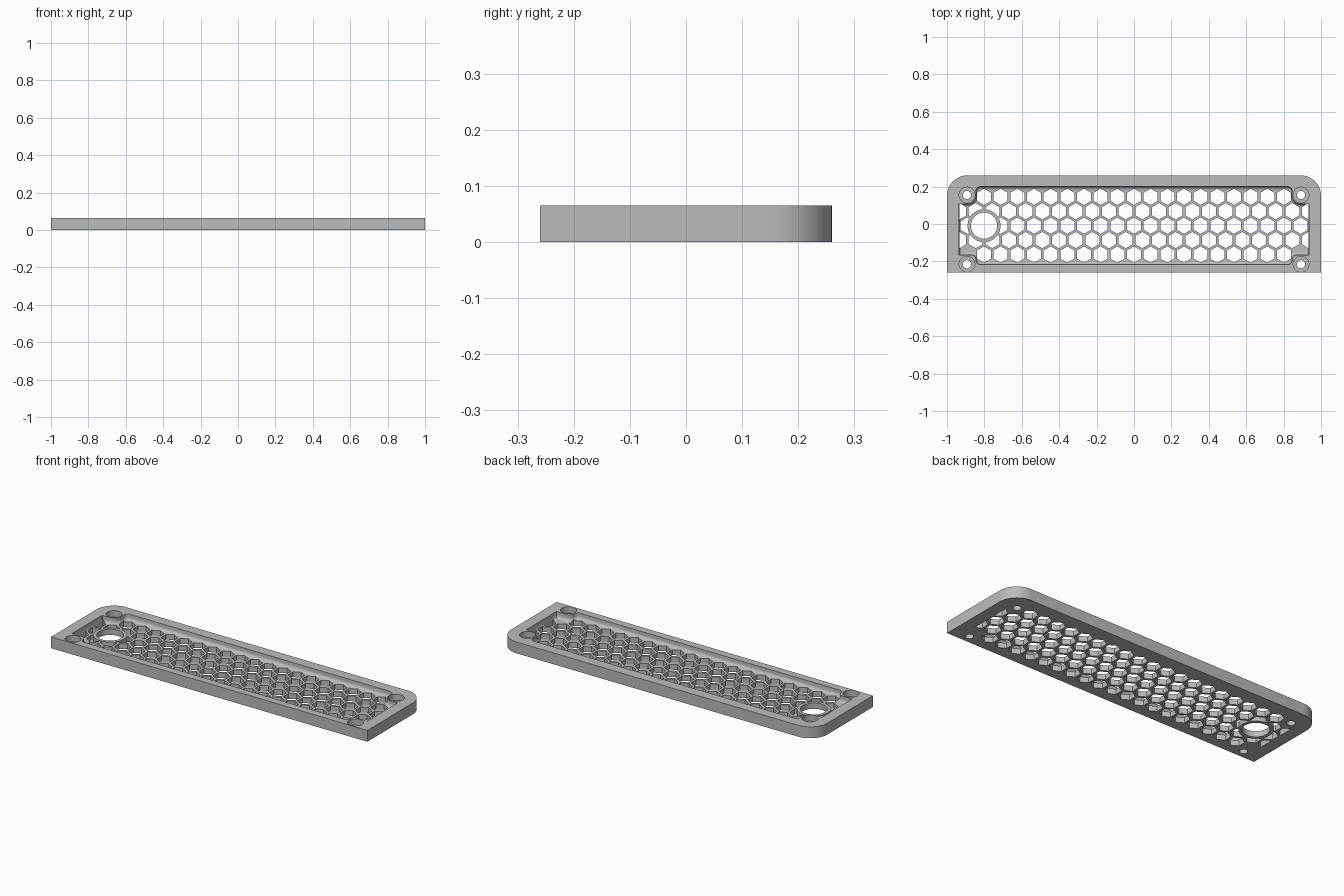
import bpy, bmesh, math
from mathutils import Vector

if "Cube" in bpy.data.objects:
    bpy.data.objects.remove(bpy.data.objects["Cube"], do_unlink=True)

HEIGHT, FLOOR = 0.065, 0.03
PITCH = 0.0891                  # spacing of the honeycomb
ROW = PITCH * math.sqrt(3) / 2
MID_Y = -0.009                  # centre line of the honeycomb
HEX_R = 0.0436
WALL_X = 0.935
SCREWS = [(sx * 0.893, y) for sx in (-1, 1) for y in (0.155, -0.215)]
PORT = (-9 * PITCH, MID_Y)

grey = bpy.data.materials.new("plain grey")
grey.use_nodes = True
grey.diffuse_color = (0.5, 0.5, 0.5, 1)
grey.node_tree.nodes["Principled BSDF"].inputs["Base Color"].default_value = (0.5, 0.5, 0.5, 1)


def rounded(corners, steps=10):
    """Outline from right-angled corners (x, y, radius)."""
    pts = []
    for i, (x, y, r) in enumerate(corners):
        p = Vector((x, y))
        if r == 0:
            pts.append(p)
            continue
        u = (Vector(corners[i - 1][:2]) - p).normalized()
        v = (Vector(corners[(i + 1) % len(corners)][:2]) - p).normalized()
        c = p + r * (u + v)
        for k in range(steps + 1):
            a = math.pi / 2 * k / steps
            pts.append(c - r * (v * math.cos(a) + u * math.sin(a)))
    return pts


def circle(centre, r, n=48, start=0.0):
    return [Vector((centre[0] + r * math.cos(start + math.tau * k / n),
                    centre[1] + r * math.sin(start + math.tau * k / n))) for k in range(n)]


def prisms(name, outlines, z0, z1, fillet=0.0):
    """Extrude outlines from z0 to z1, optionally rounding the lower rim."""
    bm = bmesh.new()
    for pts in outlines:
        base = bm.faces.new([bm.verts.new((p.x, p.y, z0)) for p in pts])
        rim = list(base.edges)
        top = bmesh.ops.extrude_face_region(bm, geom=[base], use_keep_orig=True)
        bmesh.ops.translate(bm, vec=(0, 0, z1 - z0),
                            verts=[g for g in top["geom"] if isinstance(g, bmesh.types.BMVert)])
        if fillet:
            bmesh.ops.recalc_face_normals(bm, faces=bm.faces)
            bmesh.ops.bevel(bm, geom=rim, offset=fillet, offset_type='OFFSET',
                            segments=5, profile=0.5, affect='EDGES', clamp_overlap=False)
    bmesh.ops.recalc_face_normals(bm, faces=bm.faces)
    mesh = bpy.data.meshes.new(name)
    bm.to_mesh(mesh)
    bm.free()
    mesh.materials.append(grey)
    ob = bpy.data.objects.new(name, mesh)
    bpy.context.collection.objects.link(ob)
    return ob


def cut(ob, cutter):
    mod = ob.modifiers.new("cut", 'BOOLEAN')
    mod.operation, mod.solver, mod.object = 'DIFFERENCE', 'EXACT', cutter
    bpy.context.view_layer.objects.active = ob
    bpy.ops.object.modifier_apply(modifier=mod.name)
    bpy.data.objects.remove(cutter, do_unlink=True)


def smooth(ob):
    bpy.ops.object.select_all(action='DESELECT')
    ob.select_set(True)
    bpy.context.view_layer.objects.active = ob
    bpy.ops.object.shade_smooth_by_angle(angle=math.radians(30))


# Panel with two rounded back corners
panel = prisms("vent_panel", [rounded([(-1, -0.26, 0), (1, -0.26, 0),
                                       (1, 0.26, 0.11), (-1, 0.26, 0.11)], 16)], 0, HEIGHT)

# Recess that leaves a screw boss in each corner
half = [(0.845, -0.217, 0.025), (0.845, -0.165, 0.025), (WALL_X, -0.165, 0),
        (WALL_X, 0.107, 0), (0.845, 0.107, 0.045), (0.845, 0.2, 0.025)]
recess = half + [(-x, y, r) for x, y, r in reversed(half)]
cut(panel, prisms("recess_cutter", [rounded(recess)], FLOOR, 0.1, fillet=0.018))

# Honeycomb, with the side cells trimmed by the walls
cells = []
for row in range(-2, 3):
    shift = 0.5 * (row % 2)
    for k in range(-11, 12):
        x, y = (k + shift) * PITCH, MID_Y + row * ROW
        if abs(x) > WALL_X + 0.01 or (abs(row) == 2 and abs(x) > 0.85):
            continue
        pts = []
        for p in circle((x, y), HEX_R, 6, math.pi / 6):
            p.x = max(-WALL_X + 0.003, min(WALL_X - 0.003, p.x))
            if all((p - q).length > 1e-4 for q in pts):
                pts.append(p)
        cells.append(pts)
cut(panel, prisms("honeycomb_cutter", cells, -0.05, 0.055))

# Screw holes, their counterbores and the round port
cut(panel, prisms("hole_cutter", [circle(s, 0.022, 32) for s in SCREWS] + [circle(PORT, 0.08)],
                  -0.05, 0.1))
cut(panel, prisms("counterbore_cutter", [circle(s, 0.042, 40) for s in SCREWS], FLOOR, 0.1))
smooth(panel)

# Collar around the port
collar = prisms("port_collar", [circle(PORT, 0.088)], 0, FLOOR + 0.003)
cut(collar, prisms("collar_cutter", [circle(PORT, 0.07)], -0.05, 0.1))
smooth(collar)
